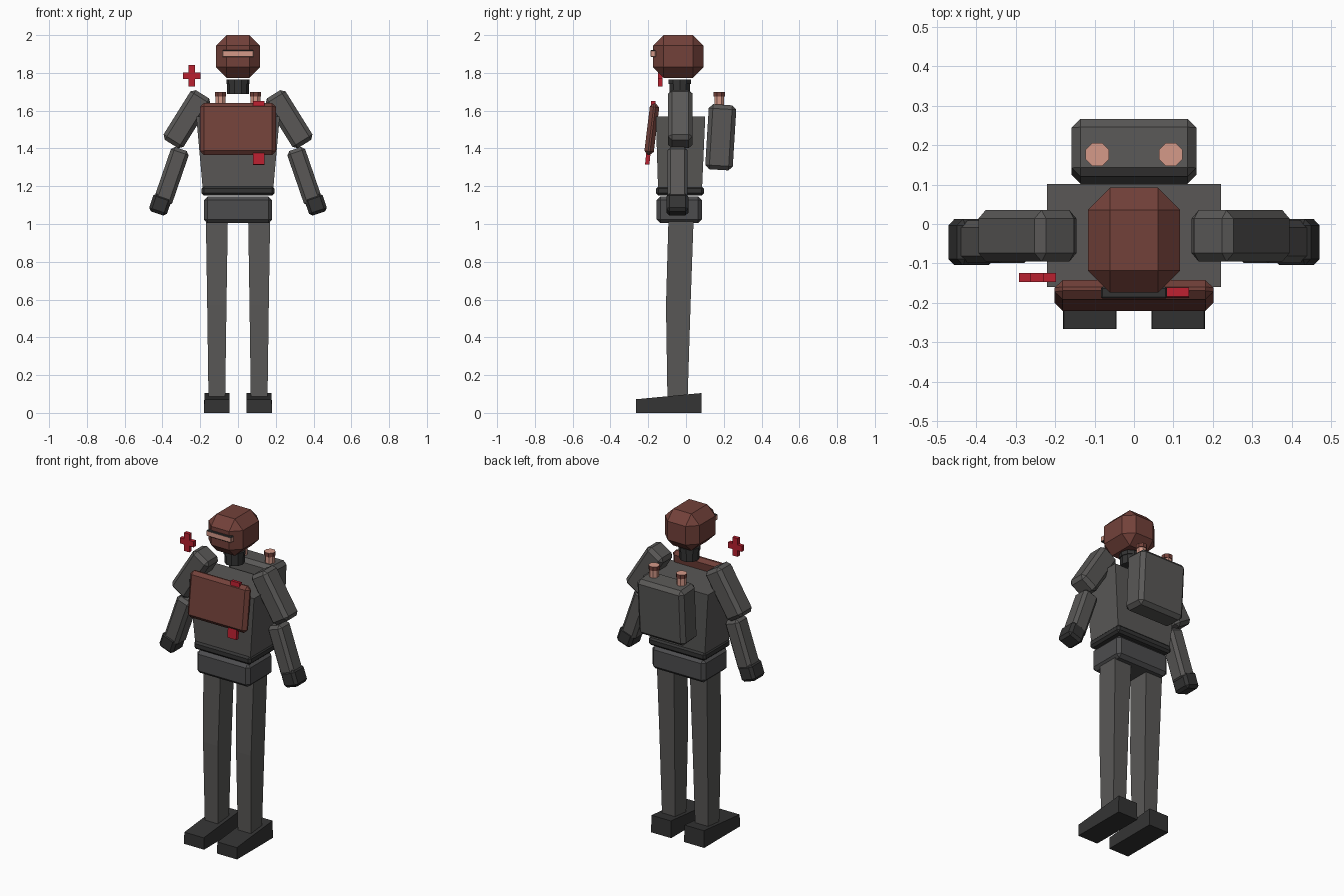
import bpy, bmesh, math
from mathutils import Matrix, Vector

if "Cube" in bpy.data.objects:
    bpy.data.objects.remove(bpy.data.objects["Cube"])


def material(name, rgb):
    m = bpy.data.materials.new(name)
    m.diffuse_color = (*rgb, 1)
    m.use_nodes = True
    m.node_tree.nodes["Principled BSDF"].inputs["Base Color"].default_value = m.diffuse_color
    return m


GREY = material("suit grey", (0.10, 0.097, 0.094))
MID = material("mid grey", (0.073, 0.073, 0.076))
DARK = material("dark grey", (0.034, 0.034, 0.034))
BROWN = material("armour brown", (0.17, 0.053, 0.042))
RED = material("marking red", (0.48, 0.014, 0.028))
PINK = material("light pink", (0.66, 0.32, 0.25))


def finish(bm, name, *mats):
    bmesh.ops.recalc_face_normals(bm, faces=bm.faces)
    me = bpy.data.meshes.new(name)
    bm.to_mesh(me)
    bm.free()
    for m in mats:
        me.materials.append(m)
    ob = bpy.data.objects.new(name, me)
    bpy.context.collection.objects.link(ob)
    return ob


def box(name, size, loc, mat, bevel=0.0, axis='X', angle=0.0):
    """Chamfered box, turned by angle degrees about one axis."""
    bm = bmesh.new()
    bmesh.ops.create_cube(bm, size=1)
    bmesh.ops.scale(bm, vec=size, verts=bm.verts)
    if bevel:
        bmesh.ops.bevel(bm, geom=bm.edges[:], offset=bevel, segments=1,
                        affect='EDGES', profile=0.5)
    turn = Matrix.Rotation(math.radians(angle), 4, axis)
    bm.transform(Matrix.Translation(loc) @ turn)
    return finish(bm, name, mat)


def loft(name, sections, mat):
    """Stack of rectangles (x0, x1, y0, y1, z)."""
    bm = bmesh.new()
    rings = [[bm.verts.new(p) for p in ((a, c, z), (b, c, z), (b, d, z), (a, d, z))]
             for a, b, c, d, z in sections]
    for lo, hi in zip(rings, rings[1:]):
        for i in range(4):
            j = (i + 1) % 4
            bm.faces.new((lo[i], lo[j], hi[j], hi[i]))
    bm.faces.new(rings[0][::-1])
    bm.faces.new(rings[-1])
    return finish(bm, name, mat)


def drum(name, r, z0, z1, x, y, sides, mat):
    """Upright low-poly cylinder."""
    bm = bmesh.new()
    bmesh.ops.create_cone(bm, cap_ends=True, segments=sides, radius1=r, radius2=r, depth=z1 - z0)
    bm.transform(Matrix.Translation((x, y, (z0 + z1) / 2)) @ Matrix.Rotation(math.pi / sides, 4, 'Z'))
    return finish(bm, name, mat)


# Head, visor and neck
box("helmet", (0.234, 0.266, 0.226), (0, -0.041, 1.887), BROWN, 0.056)
visor = box("visor", (0.168, 0.03, 0.036), (0, -0.174, 1.902), PINK, 0.004)
visor.data.materials.append(DARK)
for p in visor.data.polygons:
    if abs(p.normal.z) > 0.5:
        p.material_index = 1
drum("neck_collar", 0.062, 1.74, 1.765, 0, -0.033, 10, DARK)
drum("neck", 0.057, 1.687, 1.74, 0, -0.033, 10, DARK)

# Torso, belt and hips
loft("torso", [(-0.187, 0.187, -0.148, 0.085, 1.19),
               (-0.221, 0.221, -0.16, 0.102, 1.57)], GREY)
box("belt", (0.388, 0.255, 0.05), (0, -0.032, 1.175), DARK, 0.013)
box("hips", (0.362, 0.24, 0.142), (0, -0.036, 1.075), MID, 0.02)

# Chest plate with the red strap passing through it
box("chest_plate", (0.402, 0.05, 0.276), (0, -0.181, 1.502), BROWN, 0.02, 'X', -7)
box("chest_strap", (0.06, 0.023, 0.338), (0.109, -0.189, 1.483), RED, 0, 'X', -5.5)

# Backpack
box("backpack", (0.316, 0.146, 0.345), (0, 0.184, 1.459), GREY, 0.022, 'X', -3.5)

# Shoulder cross
bm = bmesh.new()
a, w, h = 0.0175, 0.047, 0.056
outline = [(-a, -h), (a, -h), (a, -a), (w, -a), (w, a), (a, a),
           (a, h), (-a, h), (-a, a), (-w, a), (-w, -a), (-a, -a)]
face = bm.faces.new([bm.verts.new((x - 0.245, -0.147, z + 1.785)) for x, z in outline])
ext = bmesh.ops.extrude_face_region(bm, geom=[face])
bmesh.ops.translate(bm, vec=Vector((0, 0.023, 0)),
                    verts=[v for v in ext["geom"] if isinstance(v, bmesh.types.BMVert)])
finish(bm, "shoulder_cross", RED)

for s, side in ((-1, "right"), (1, "left")):
    # Backpack vents
    drum(f"{side}_vent", 0.028, 1.60, 1.675, s * 0.093, 0.176, 8, PINK)
    cap = drum(f"{side}_vent_cap", 0.032, 1.675, 1.70, s * 0.093, 0.176, 8, BROWN)
    cap.data.materials.append(PINK)
    for p in cap.data.polygons:
        if p.normal.z > 0.9:
            p.material_index = 1

    # Arms
    box(f"{side}_upper_arm", (0.125, 0.13, 0.31), (s * 0.27, -0.03, 1.555), GREY, 0.021, 'Y', -s * 32)
    box(f"{side}_forearm", (0.1, 0.108, 0.305), (s * 0.352, -0.045, 1.253), GREY, 0.018, 'Y', -s * 19)
    box(f"{side}_hand", (0.1, 0.117, 0.1), (s * 0.412, -0.046, 1.103), DARK, 0.016, 'Y', -s * 19)

    # Legs, with a knee at mid height
    c = s * 0.112
    loft(f"{side}_leg", [(c - 0.044, c + 0.044, -0.098, 0.008, 0.06),
                         (c - 0.051, c + 0.051, -0.106, 0.024, 0.57),
                         (c - 0.058, c + 0.058, -0.093, 0.04, 1.02)], GREY)

    # Feet, sloping down to the toe
    foot = loft(f"{side}_foot", [(c - 0.068, c + 0.068, -0.266, 0.081, 0),
                                 (c - 0.066, c + 0.066, -0.266, 0.081, 0.105)], DARK)
    for v in foot.data.vertices:
        if v.co.z > 0.05 and v.co.y < 0:
            v.co.z = 0.072
